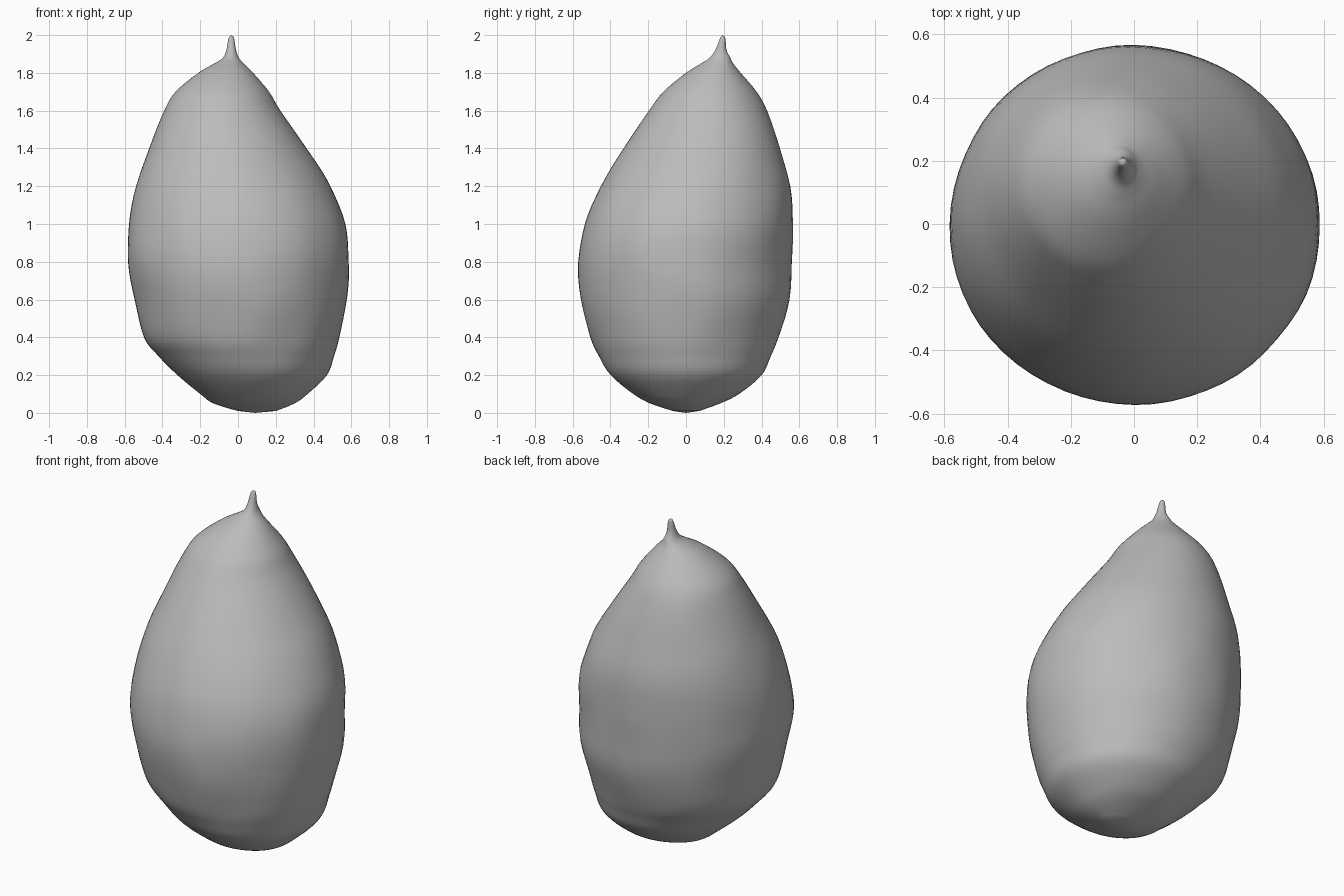
import bpy
import bmesh
from math import sin, cos, tau
from mathutils import Vector, noise

cube = bpy.data.objects.get("Cube")
if cube:
    bpy.data.objects.remove(cube)

# Skin material
skin = bpy.data.materials.new("pale_grey")
skin.use_nodes = True
grey = (0.5, 0.5, 0.5, 1)
skin.diffuse_color = grey
skin.node_tree.nodes["Principled BSDF"].inputs["Base Color"].default_value = grey

# Profile: height, right, left, front and back extents
PROFILE = [
    (0.01, 0, .2, -.07, .07), (.05, -.13, .3, -.19, .18),
    (.1, -.2, .37, -.28, .28), (.2, -.32, .47, -.4, .4),
    (.3, -.42, .51, -.46, .45), (.4, -.5, .54, -.505, .49),
    (.6, -.545, .575, -.555, .55), (.8, -.585, .588, -.572, .56),
    (1, -.575, .57, -.535, .565), (1.2, -.54, .49, -.45, .55),
    (1.4, -.47, .365, -.33, .5), (1.6, -.39, .225, -.195, .43),
    (1.7, -.33, .165, -.12, .375), (1.8, -.21, .08, 0, .29),
    (1.85, -.125, .03, .08, .25), (1.88, -.08, .005, .125, .235),
    (1.92, -.062, -.01, .155, .215), (1.97, -.053, -.018, .175, .21),
    (1.99, -.047, -.023, .183, .207),
]
SIDES, STEPS = 64, 4


def blend(a, b, c, d, t):
    """Smooth curve from b to c."""
    return b + .5 * t * (c - a + t * (2*a - 5*b + 4*c - d + t * (3*(b - c) + d - a)))


# Resample the profile
rows = []
for i in range(len(PROFILE) - 1):
    near = [PROFILE[min(max(i + k, 0), len(PROFILE) - 1)] for k in (-1, 0, 1, 2)]
    for s in range(STEPS):
        rows.append([blend(*vals, s / STEPS) for vals in zip(*near)])
rows.append(PROFILE[-1])

# Loft the body and its pointed stem
bm = bmesh.new()
rings = []
for z, x0, x1, y0, y1 in rows:
    rx, ry = (x1 - x0) / 2, (y1 - y0) / 2
    ring = []
    for k in range(SIDES):
        a = tau * k / SIDES
        p = Vector(((x0 + x1) / 2 + rx * cos(a), (y0 + y1) / 2 + ry * sin(a), z))
        # Gentle unevenness of the skin
        wobble = 1 + .012 * noise.noise(p * 4) * min(1, rx * 2)
        p.x, p.y = p.x * wobble, p.y * wobble
        ring.append(bm.verts.new(p))
    rings.append(ring)
for low, high in zip(rings, rings[1:]):
    for k in range(SIDES):
        n = (k + 1) % SIDES
        bm.faces.new((low[k], low[n], high[n], high[k]))

# Close the base and the tip
base = bm.verts.new((.09, 0, 0))
tip = bm.verts.new((-.035, .195, 2))
for k in range(SIDES):
    n = (k + 1) % SIDES
    bm.faces.new((rings[0][n], rings[0][k], base))
    bm.faces.new((rings[-1][k], rings[-1][n], tip))
bmesh.ops.recalc_face_normals(bm, faces=bm.faces)
for face in bm.faces:
    face.smooth = True

mesh = bpy.data.meshes.new("fruit_body")
bm.to_mesh(mesh)
bm.free()
mesh.materials.append(skin)
fruit = bpy.data.objects.new("fruit_body", mesh)
bpy.context.collection.objects.link(fruit)
